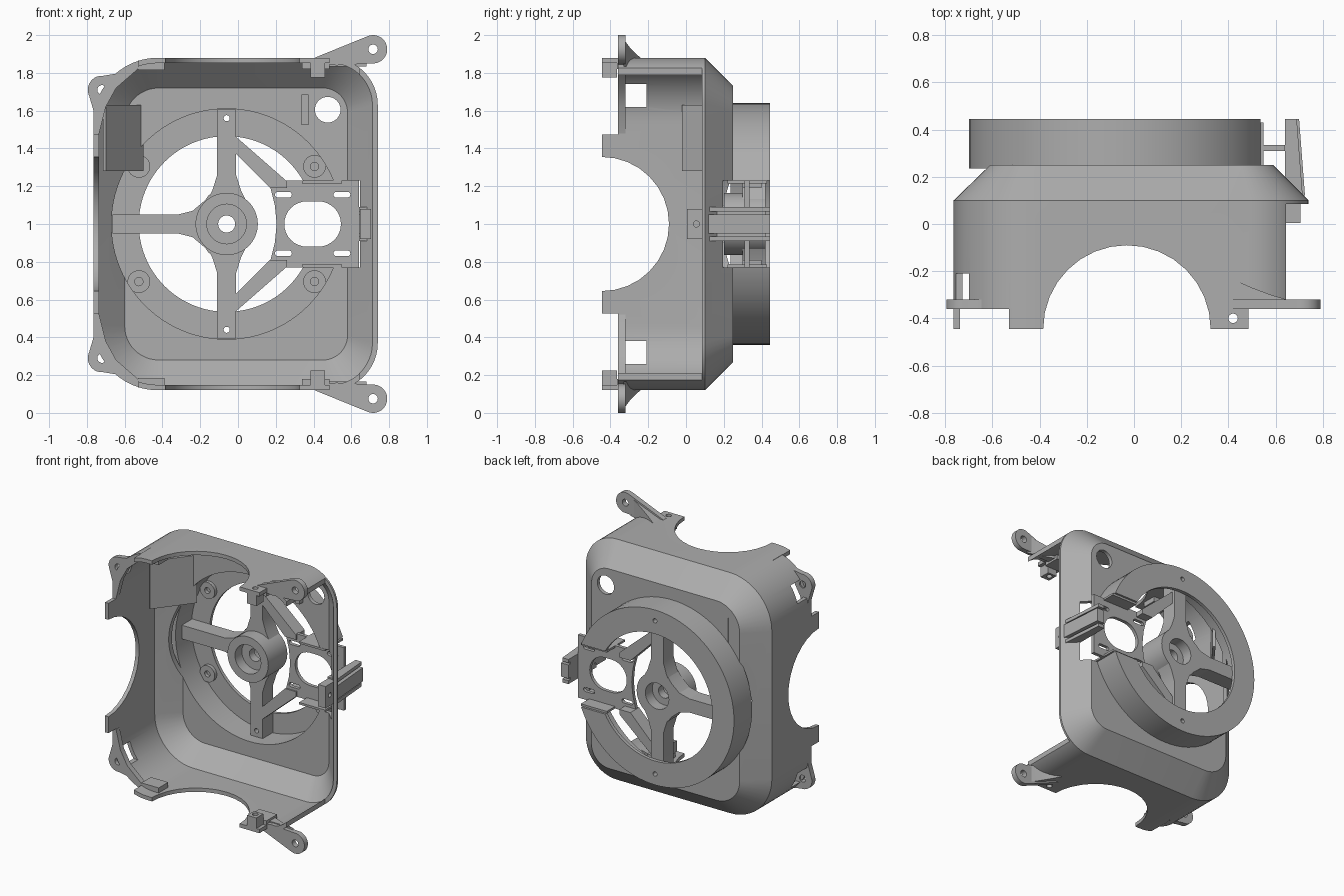
import bpy, bmesh, math
from mathutils import Vector

if "Cube" in bpy.data.objects:
    bpy.data.objects.remove(bpy.data.objects["Cube"], do_unlink=True)

grey = bpy.data.materials.new("plain grey plastic")
grey.use_nodes = True
grey.diffuse_color = (0.42, 0.42, 0.42, 1)
grey.node_tree.nodes["Principled BSDF"].inputs["Base Color"].default_value = (0.42, 0.42, 0.42, 1)

CX, CZ = -0.06, 1.0      # axis of the round mount
PLACE = {"x": lambda u, v, w: Vector((w, u, v)),
         "y": lambda u, v, w: Vector((u, w, v)),
         "z": lambda u, v, w: Vector((u, v, w))}


def make(name, bm):
    bmesh.ops.recalc_face_normals(bm, faces=bm.faces)
    me = bpy.data.meshes.new(name)
    bm.to_mesh(me)
    bm.free()
    me.materials.append(grey)
    ob = bpy.data.objects.new(name, me)
    bpy.context.collection.objects.link(ob)
    return ob


def prism(name, pts, axis, a, b):
    """Flat outline pushed along an axis from a to b."""
    bm = bmesh.new()
    loops = [[bm.verts.new(PLACE[axis](u, v, w)) for u, v in pts] for w in (a, b)]
    for lp in loops:
        bm.faces.new(lp)
    skin(bm, *loops)
    return make(name, bm)


def skin(bm, l1, l2):
    for i in range(len(l1)):
        j = (i + 1) % len(l1)
        bm.faces.new((l1[i], l1[j], l2[j], l2[i]))


def arc(cu, cv, r, a0, a1, n):
    return [(cu + r * math.cos(math.radians(a0 + (a1 - a0) * i / n)),
             cv + r * math.sin(math.radians(a0 + (a1 - a0) * i / n))) for i in range(n + 1)]


def disc(cu, cv, r, n=48):
    return arc(cu, cv, r, 0, 360, n)[:-1]


def box(name, x0, x1, y0, y1, z0, z1):
    return prism(name, [(x0, y0), (x1, y0), (x1, y1), (x0, y1)], "z", z0, z1)


def cut(ob, *tools):
    for t in tools:
        m = ob.modifiers.new("cut", "BOOLEAN")
        m.operation, m.solver, m.object = "DIFFERENCE", "EXACT", t
        bpy.context.view_layer.objects.active = ob
        bpy.ops.object.modifier_apply(modifier=m.name)
        bpy.data.objects.remove(t, do_unlink=True)
    return ob


def hole(u, v, r, axis="y", a=-1, b=1):
    return prism("cutter", disc(u, v, r, 32), axis, a, b)


def flip(pts):
    return [(u, 2 - v) for u, v in pts]


def outline(x0, x1, z0, z1, rl, rr):
    return (arc(x1 - rr, z1 - rr, rr, 90, 0, 12) + arc(x1 - rr, z0 + rr, rr, 0, -90, 12)
            + arc(x0 + rl, z0 + rl, rl, 270, 180, 12) + arc(x0 + rl, z1 - rl, rl, 180, 90, 12))


# housing: rounded shell with chamfered back
T = 0.028
full = (-0.765, 0.74, 0.12, 1.88, 0.34, 0.25)
small = (-0.61, 0.59, 0.27, 1.73, 0.19, 0.14)


def inset(o, t):
    return (o[0] + t, o[1] - t, o[2] + t, o[3] - t, o[4] - t, o[5] - t)


bm = bmesh.new()
rings = [(full, -0.445), (full, 0.10), (small, 0.25),
         (inset(small, 0.01), 0.222), (inset(full, T), 0.09), (inset(full, T), -0.445)]
loops = [[bm.verts.new((u, y, v)) for u, v in outline(*o)] for o, y in rings]
for i in range(6):
    if i != 2:
        skin(bm, loops[i], loops[(i + 1) % 6])
bm.faces.new(loops[2])
bm.faces.new(loops[3])
housing = make("housing", bm)
cut(housing,
    hole(-0.03, -0.445, 0.355, "z", -1, 3),
    hole(-0.445, 1, 0.355, "x", -1, 0),
    box("cutter", 0.645, 1, -1, 0.085, -1, 3),
    box("cutter", 0.485, 1, -1, -0.36, -1, 3),
    box("cutter", -1, -0.53, -1, -0.36, 1.475, 3),
    box("cutter", -1, -0.53, -1, -0.36, -1, 0.525),
    prism("cutter", disc(CX, CZ, 0.61, 96), "y", 0.15, 0.5),
    box("cutter", 0.2, 0.645, 0.12, 0.5, 0.77, 1.23),
    hole(0.475, 1.605, 0.068),
    box("cutter", -1, -0.65, -0.33, -0.21, 1.62, 1.74),
    box("cutter", -1, -0.65, -0.33, -0.21, 0.26, 0.38),
    hole(0.42, -0.4, 0.02, "z", -1, 3))

# round mount: tube with a back flange, open beside the motor plate
mount = prism("mount_ring", disc(CX, CZ, 0.64, 96), "y", 0.235, 0.445)
cut(mount, prism("cutter", disc(CX, CZ, 0.61, 96), "y", 0, 0.42),
    prism("cutter", disc(CX, CZ, 0.465, 96), "y", 0, 1),
    box("cutter", 0.2, 1, 0, 1, 0.77, 1.23),
    hole(CX, 1.56, 0.016), hole(CX, 0.44, 0.016))

# screw bosses on the flange
for sx in (-1, 1):
    for sz in (-1, 1):
        u, v = CX + sx * 0.465, CZ + sz * 0.305
        cut(prism("screw_boss", disc(u, v, 0.06, 32), "y", 0.395, 0.44), hole(u, v, 0.022))

# hub with a stepped bore
hub = prism("hub", disc(CX, CZ, 0.165, 64), "y", 0.2, 0.42)
cut(hub, hole(CX, CZ, 0.105, "y", 0.1, 0.28), hole(CX, CZ, 0.095, "y", 0.34, 0.6),
    hole(CX, CZ, 0.045))

# spokes, flared at the hub, and slanted braces to the motor plate
prism("side_spoke", [(-0.665, 0.95), (-0.21, 0.95), (-0.21, 1.05), (-0.665, 1.05)], "y", 0.30, 0.42)
spoke = [(CX - 0.05, 1.605), (CX - 0.05, 1.26), (-0.135, 1.18), (-0.16, 1.13), (0.04, 1.13),
         (0.015, 1.18), (CX + 0.05, 1.26), (CX + 0.05, 1.605)]
web = [(-0.32, 1.05), (-0.24, 1.07), (-0.175, 1.125), (-0.15, 1.16), (-0.15, 1.05)]
brace = [(-0.02, 1.47), (-0.02, 1.38), (0.17, 1.19), (0.26, 1.19), (0.26, 1.225)]
for f in (lambda p: p, flip):
    sp = prism("upright_spoke", f(spoke), "y", 0.30, 0.42)
    cut(sp, hole(CX, 1.56, 0.016), hole(CX, 0.44, 0.016))
    prism("spoke_web", f(web), "y", 0.30, 0.42)
    prism("brace", f(brace), "y", 0.30, 0.40)

# motor plate with oval opening and four slots
edge = [(0.205, 1), (0.195, 1.1), (0.17, 1.2), (0.2, 1.23), (0.64, 1.23), (0.64, 1.0)]
plate = prism("motor_plate", edge[:-1] + flip(edge[1:-1])[::-1], "y", 0.31, 0.335)
oval = arc(0.425, 1, 0.12, -90, 90, 16) + arc(0.365, 1, 0.12, 90, 270, 16)
cut(plate, prism("cutter", oval, "y", 0, 1))
for u in (0.24, 0.55):
    for v in (0.845, 1.155):
        slot = arc(u + 0.03, v, 0.015, -90, 90, 6) + arc(u - 0.03, v, 0.015, 90, 270, 6)
        cut(plate, prism("cutter", slot, "y", 0, 1))
for z in (0.77, 1.215):
    box("plate_side_rib", 0.34, 0.55, 0.22, 0.43, z, z + 0.015)

# ribbed clip at the open side
clip = [(0.64, 0.12), (0.725, 0.12), (0.70, 0.445), (0.64, 0.445)]
prism("clip_core", clip, "z", 0.95, 1.05)
for z in (0.91, 1.065):
    prism("clip_rail", [(x - 0.01 * (x > 0.65), y) for x, y in clip], "z", z, z + 0.025)
box("clip_backing", 0.64, 0.675, 0.14, 0.42, 0.91, 1.09)
cut(box("clip_block", 0.645, 0.705, 0.005, 0.125, 0.92, 1.08), hole(0.055, 1, 0.016, "x"))

# ears with gussets, corner lugs and catch blocks, at top and bottom
ear = [(0.39, 1.86), (0.41, 1.882)] + arc(0.715, 1.925, 0.075, 112, -80, 20) + [(0.52, 1.84)]
lug = [(-0.735, 1.48), (-0.70, 1.62), (-0.645, 1.72), (-0.53, 1.82), (-0.53, 1.86), (-0.65, 1.795)] \
    + arc(-0.72, 1.71, 0.075, 85, 205, 14) + [(-0.765, 1.6), (-0.762, 1.48)]
gusset = [(0.41, -0.33), (0.41, -0.23), (0.5, -0.27), (0.58, -0.30), (0.68, -0.33)]
for f, s in ((lambda p: p, 1), (flip, -1)):
    def z(v): return 1 + s * (v - 1)
    cut(prism("ear", f(ear), "y", -0.36, -0.32), hole(0.715, z(1.925), 0.025))
    cut(prism("corner_lug", f(lug), "y", -0.36, -0.32), hole(-0.72, z(1.71), 0.025))
    # gusset swept up along the ear
    bm = bmesh.new()
    lo = [bm.verts.new((x, y, z(1.835))) for x, y in gusset]
    hi = [bm.verts.new((x, y, z(1.87 + 0.4 * (x - 0.41)))) for x, y in gusset]
    bm.faces.new(lo)
    bm.faces.new(hi)
    skin(bm, lo, hi)
    make("gusset", bm)
    cut(box("catch_block", 0.385, 0.46, -0.445, -0.365, *sorted((z(1.775), z(1.865)))),
        hole(0.42, -0.4, 0.02, "z", -1, 3))
    box("catch_step", 0.34, 0.485, -0.365, -0.24, *sorted((z(1.82), z(1.865))))
    box("catch_rail", -0.53, -0.39, -0.36, -0.25, *sorted((z(1.815), z(1.865))))

# slanted fan plate inside the left wall corner
d, n = Vector((0.2, 0.26, 0)), Vector((-0.8, 0.6, 0)) * 0.02
p = Vector((-0.70, -0.02, 0))
quad = [p, p + d, p + d + n, p + n]
fan = prism("fan_plate", [(q.x, q.y) for q in quad], "z", 1.28, 1.63)
mid, dh, nh = p + d / 2 + n / 2, d.normalized(), n.normalized()


def fan_hole(du, dv, r):
    t = prism("cutter", disc(du, dv, r, 40), "z", -0.06, 0.06)
    for v in t.data.vertices:
        u, w, h = v.co
        v.co = mid + dh * u + nh * h + Vector((0, 0, 1.455 + w))
    return t


cut(fan, fan_hole(0, 0, 0.135))
for du in (-0.13, 0.13):
    for dv in (-0.14, 0.14):
        cut(fan, fan_hole(du, dv, 0.013))

# small rib beside the cable hole
box("cable_rib", 0.337, 0.372, 0.18, 0.23, 1.525, 1.685)

# smooth curved walls, keep edges sharp
bpy.ops.object.select_all(action="DESELECT")
for ob in bpy.context.scene.objects:
    if ob.type == "MESH":
        ob.select_set(True)
        bpy.context.view_layer.objects.active = ob
bpy.ops.object.shade_smooth_by_angle(angle=math.radians(25))
